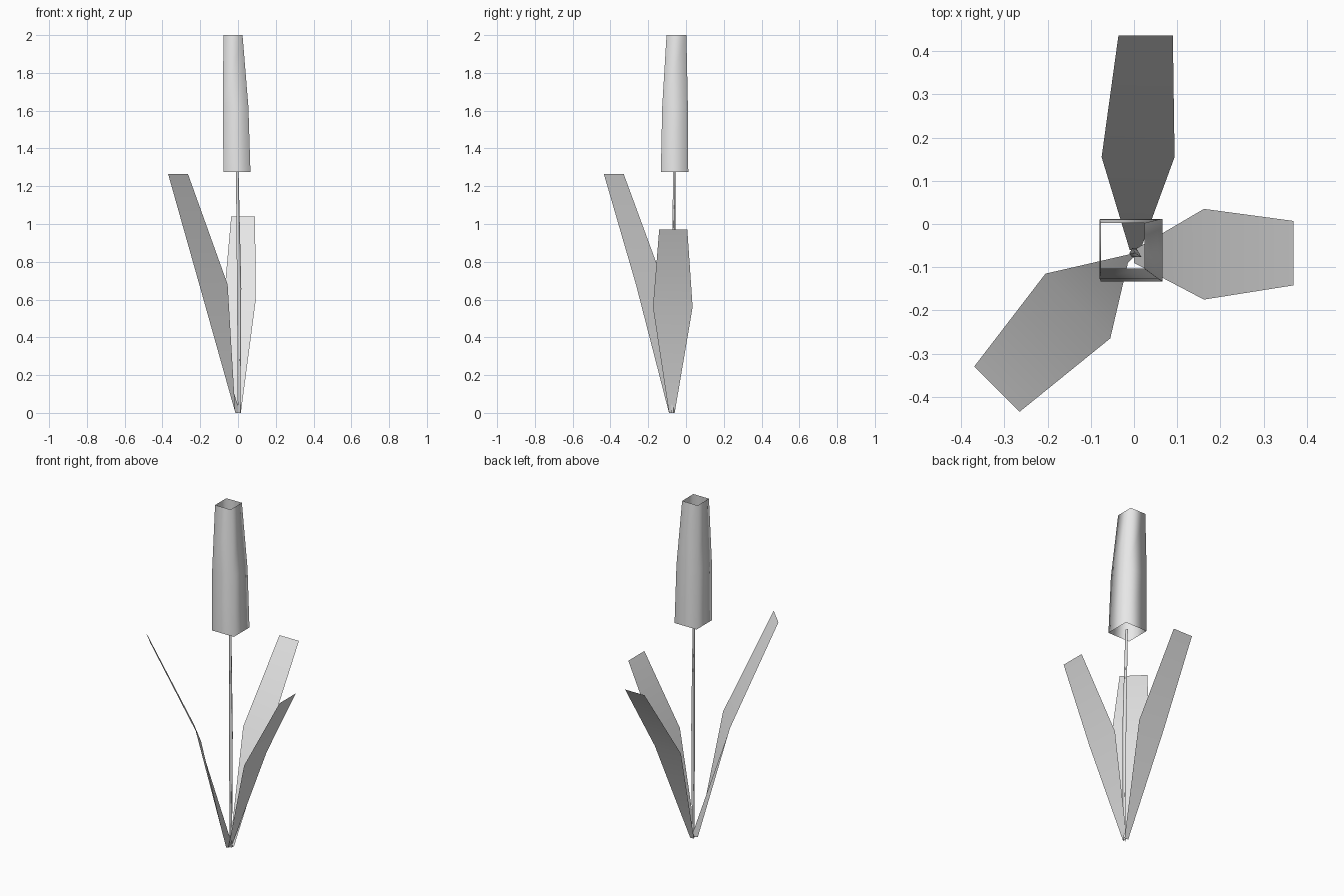
import bpy
import math

cube = bpy.data.objects.get("Cube")
if cube:
    bpy.data.objects.remove(cube, do_unlink=True)

grey = bpy.data.materials.new("light_grey")
grey.use_nodes = True
colour = (0.8, 0.8, 0.8, 1)
grey.diffuse_color = colour
grey.node_tree.nodes["Principled BSDF"].inputs["Base Color"].default_value = colour


def loft(name, rows, closed):
    """Skin consecutive rows of points with quads, smooth shaded."""
    n = len(rows[0])
    verts = [p for row in rows for p in row]
    faces = []
    for r in range(len(rows) - 1):
        for i in range(n if closed else n - 1):
            j = (i + 1) % n
            faces.append((r * n + i, r * n + j, (r + 1) * n + j, (r + 1) * n + i))
    mesh = bpy.data.meshes.new(name)
    mesh.from_pydata(verts, [], faces)
    mesh.materials.append(grey)
    mesh.polygons.foreach_set("use_smooth", [True] * len(faces))
    obj = bpy.data.objects.new(name, mesh)
    bpy.context.collection.objects.link(obj)
    return obj


def rectangle(x0, x1, y0, y1, z):
    return [(x0, y0, z), (x1, y0, z), (x1, y1, z), (x0, y1, z)]


def triangle(x, y, z, radius):
    angles = [math.radians(a) for a in (90, 210, 330)]
    return [(x + radius * math.cos(a), y + radius * math.sin(a), z) for a in angles]


# Flower head: open four-sided sleeve, narrower at the top
loft("flower_head", [
    rectangle(-0.077, 0.066, -0.133, 0.012, 1.275),
    rectangle(-0.08, 0.055, -0.126, 0.01, 1.62),
    rectangle(-0.077, 0.024, -0.103, 0.002, 2.0),
], True)

# Stem: slim three-sided stalk with a slight lean
loft("stem", [
    triangle(0.006, -0.072, 0.0, 0.008),
    triangle(0.006, -0.07, 0.66, 0.013),
    triangle(-0.004, -0.064, 1.29, 0.008),
], True)

# Leaves: thin blades, each a base, a wide middle and a blunt tip
loft("left_leaf", [
    [(0.0, -0.09, 0), (0.0, -0.06, 0)],
    [(0.162, -0.175, 0.56), (0.162, 0.035, 0.56)],
    [(0.37, -0.142, 0.97), (0.37, 0.007, 0.97)],
], False)
loft("back_leaf", [
    [(0.015, -0.06, 0), (-0.01, -0.06, 0)],
    [(0.094, 0.155, 0.6), (-0.075, 0.155, 0.6)],
    [(0.09, 0.437, 1.04), (-0.036, 0.437, 1.04)],
], False)
loft("front_right_leaf", [
    [(0.012, -0.065, 0), (-0.014, -0.09, 0)],
    [(-0.205, -0.115, 0.68), (-0.055, -0.265, 0.68)],
    [(-0.37, -0.33, 1.265), (-0.265, -0.435, 1.265)],
], False)
